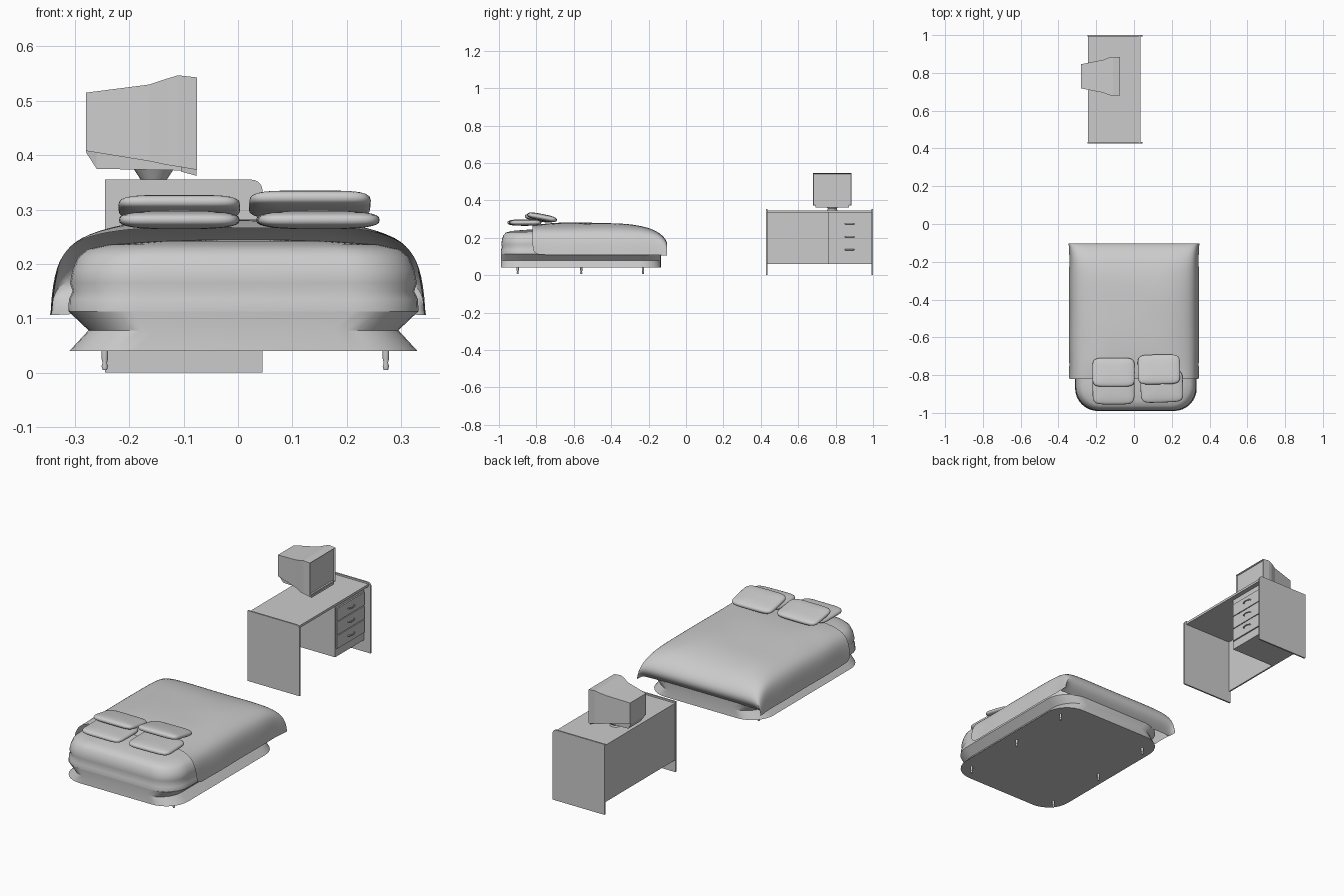
import bpy, bmesh, math, random
from mathutils import Matrix, Vector

random.seed(4)
if "Cube" in bpy.data.objects:
    bpy.data.objects.remove(bpy.data.objects["Cube"], do_unlink=True)


def finish(name, bm, smooth=None):
    mesh = bpy.data.meshes.new(name)
    bmesh.ops.recalc_face_normals(bm, faces=bm.faces)
    bm.to_mesh(mesh)
    bm.free()
    obj = bpy.data.objects.new(name, mesh)
    bpy.context.collection.objects.link(obj)
    if smooth:
        bpy.ops.object.select_all(action='DESELECT')
        obj.select_set(True)
        bpy.context.view_layer.objects.active = obj
        bpy.ops.object.shade_smooth_by_angle(angle=math.radians(smooth))
    return obj


def box(name, x0, x1, y0, y1, z0, z1):
    bm = bmesh.new()
    bmesh.ops.create_cube(bm, size=1)
    for v in bm.verts:
        v.co = ((x0 + x1) / 2 + v.co.x * (x1 - x0),
                (y0 + y1) / 2 + v.co.y * (y1 - y0),
                (z0 + z1) / 2 + v.co.z * (z1 - z0))
    return finish(name, bm)


def loft_bm(rings):
    """Skin closed rings of points and cap both ends."""
    bm = bmesh.new()
    loops = [[bm.verts.new(p) for p in ring] for ring in rings]
    n = len(loops[0])
    for a, b in zip(loops, loops[1:]):
        for i in range(n):
            j = (i + 1) % n
            bm.faces.new((a[i], a[j], b[j], b[i]))
    bm.faces.new(loops[0])
    end = bm.faces.new(loops[-1])
    return bm, end


def rounded_ring(cx, cy, hx, hy, r, z, steps=8):
    ring = []
    for q, (sx, sy) in enumerate([(1, 1), (-1, 1), (-1, -1), (1, -1)]):
        for i in range(steps + 1):
            a = math.pi / 2 * (q + i / steps)
            ring.append((cx + sx * (hx - r) + r * math.cos(a),
                         cy + sy * (hy - r) + r * math.sin(a), z))
    return ring


def circle_ring(cx, cy, r, z, n=12):
    return [(cx + r * math.cos(math.tau * i / n),
             cy + r * math.sin(math.tau * i / n), z) for i in range(n)]


def pillow(name, loc, size, tilt, turn):
    """Cushion with squarish outline and a pinched seam."""
    bm = bmesh.new()
    bmesh.ops.create_uvsphere(bm, u_segments=40, v_segments=16, radius=1)
    for v in bm.verts:
        a = math.atan2(v.co.y, v.co.x)
        rim = min(1, math.hypot(v.co.x, v.co.y)) ** 0.7
        c, s = math.cos(a), math.sin(a)
        z = math.copysign(abs(v.co.z) ** 0.7, v.co.z)
        v.co = (rim * math.copysign(abs(c) ** 0.35, c) * size[0] / 2,
                rim * math.copysign(abs(s) ** 0.35, s) * size[1] / 2,
                z * size[2] / 2)
    bm.transform(Matrix.Translation(loc) @ Matrix.Rotation(math.radians(turn), 4, 'Z')
                 @ Matrix.Rotation(math.radians(tilt), 4, 'X'))
    return finish(name, bm, 60)


# Bed base, pinched along its long sides
BX, BY, HY = 0.01, -0.5625, 0.4275
rings = [rounded_ring(BX, BY, hx, HY, 0.12, z)
         for hx, z in [(0.32, 0.04), (0.285, 0.078), (0.322, 0.113)]]
finish("bed_base", loft_bm(rings)[0], 25)

# Mattress with a soft crease and a domed top
profile = [(0, 0.113), (0.001, 0.135), (0.008, 0.15), (0.003, 0.165), (0.008, 0.19),
           (0.018, 0.213), (0.035, 0.227), (0.075, 0.236), (0.16, 0.242), (0.25, 0.245)]
rings = [rounded_ring(BX, BY, 0.322 - d, HY - d * 0.75, max(0.03, 0.125 - d * 0.3), z)
         for d, z in profile]
finish("mattress", loft_bm(rings)[0], 50)

# Turned bed legs
leg_profile = [(0.004, 0.005), (0.006, 0.012), (0.004, 0.018), (0.006, 0.026), (0.006, 0.04)]
for side, x in (("right", -0.245), ("left", 0.272)):
    for place, y in (("head", -0.9), ("middle", -0.56), ("foot", -0.23)):
        finish(f"bed_leg_{place}_{side}",
               loft_bm([circle_ring(x, y, r, z) for r, z in leg_profile])[0], 40)

# Duvet draped over the sides and the foot
half = [(0.1, 0.001), (0.2, 0.006), (0.28, 0.026), (0.32, 0.055), (0.333, 0.1), (0.34, 0.172)]
across = [(-x, d) for x, d in reversed(half)] + [(0, 0)] + half
along = [(-0.82, 0.012), (-0.75, 0.004), (-0.64, 0), (-0.52, 0.002), (-0.4, 0.004),
         (-0.29, 0.01), (-0.19, 0.028), (-0.125, 0.065), (-0.095, 0.11),
         (-0.11, 0.145), (-0.145, 0.172)]
bm = bmesh.new()
grid = []
for y, dy in along:
    row = []
    for x, dx in across:
        drop = min(0.175, (dx ** 3 + dy ** 3) ** (1 / 3))
        wave = random.uniform(-0.004, 0.004) if drop < 0.03 else 0
        flare = 0.006 * math.sin(y * 17) if abs(x) > 0.33 else 0
        row.append(bm.verts.new((x + math.copysign(flare, x), y, 0.281 - drop + wave)))
    grid.append(row)
for a, b in zip(grid, grid[1:]):
    for i in range(len(a) - 1):
        bm.faces.new((a[i], a[i + 1], b[i + 1], b[i]))
duvet = finish("duvet", bm, 80)
duvet.modifiers.new("soften", 'SUBSURF').levels = 2
duvet.modifiers["soften"].render_levels = 2

# Two stacks of pillows
pillow("lower_pillow_right", (-0.108, -0.865, 0.281), (0.222, 0.18, 0.034), 0, 0)
pillow("lower_pillow_left", (0.147, -0.86, 0.281), (0.225, 0.17, 0.034), 0, 2)
pillow("upper_pillow_right", (-0.108, -0.785, 0.304), (0.224, 0.155, 0.034), -9, 0)
pillow("upper_pillow_left", (0.132, -0.77, 0.309), (0.224, 0.16, 0.036), -11, 1)

# Desk end panels with a rounded upper front corner
outline = [(-0.245, 0), (0.045, 0)]
outline += [(0.025 + 0.02 * math.cos(a), 0.335 + 0.02 * math.sin(a))
            for a in (math.pi / 2 * i / 6 for i in range(7))]
outline.append((-0.245, 0.355))
for name, y0 in (("near_end_panel", 0.427), ("far_end_panel", 0.992)):
    finish(name, loft_bm([[(x, y, z) for x, z in outline] for y in (y0, y0 + 0.008)])[0])

# Desk top, back and drawer pedestal
box("desk_top", -0.243, 0.034, 0.435, 0.992, 0.335, 0.347)
box("desk_back", -0.243, -0.235, 0.435, 0.992, 0.06, 0.335)
box("drawer_pedestal", -0.235, 0.01, 0.76, 0.992, 0.06, 0.335)
for i in range(3):
    z = 0.102 + i * 0.069
    box(f"drawer_front_{i + 1}", 0.01, 0.017, 0.766, 0.984, z, z + 0.065)
    curve = bpy.data.curves.new(f"drawer_handle_{i + 1}", 'CURVE')
    curve.dimensions = '3D'
    curve.bevel_depth = 0.003
    curve.bevel_resolution = 2
    curve.use_fill_caps = True
    spline = curve.splines.new('POLY')
    spline.points.add(8)
    for k, p in enumerate(spline.points):
        a = math.pi * k / 8
        p.co = (0.016 + 0.013 * math.sin(a), 0.875 - 0.024 * math.cos(a), z + 0.034, 1)
    bpy.context.collection.objects.link(bpy.data.objects.new(curve.name, curve))

# Monitor housing lofted from back to screen
MY = 0.782


def section(x, hy, z0, z1):
    return [(x, MY - hy, z0), (x, MY + hy, z0), (x, MY + hy, z1), (x, MY - hy, z1)]


bm, screen = loft_bm([section(*s) for s in [
    (-0.28, 0.064, 0.408, 0.515), (-0.163, 0.087, 0.389, 0.53),
    (-0.13, 0.1, 0.382, 0.541), (-0.11, 0.103, 0.379, 0.547), (-0.075, 0.102, 0.373, 0.543)]])
bmesh.ops.inset_region(bm, faces=[screen], thickness=0.014)
bmesh.ops.inset_region(bm, faces=[screen], thickness=0.004, depth=-0.008)
finish("monitor", bm)

# Monitor belly, chin and swivel foot
bm, _ = loft_bm([section(*s) for s in [
    (-0.28, 0.055, 0.406, 0.42), (-0.26, 0.05, 0.375, 0.42), (-0.1, 0.05, 0.372, 0.42)]])
finish("monitor_belly", bm)
bm, _ = loft_bm([section(*s) for s in [
    (-0.105, 0.07, 0.37, 0.385), (-0.076, 0.09, 0.362, 0.38)]])
finish("monitor_chin", bm)
foot = [(0.027, 0.347), (0.024, 0.355), (0.037, 0.375), (0.037, 0.385)]
finish("monitor_foot", loft_bm([circle_ring(-0.155, MY, r, z, 20) for r, z in foot])[0], 30)
